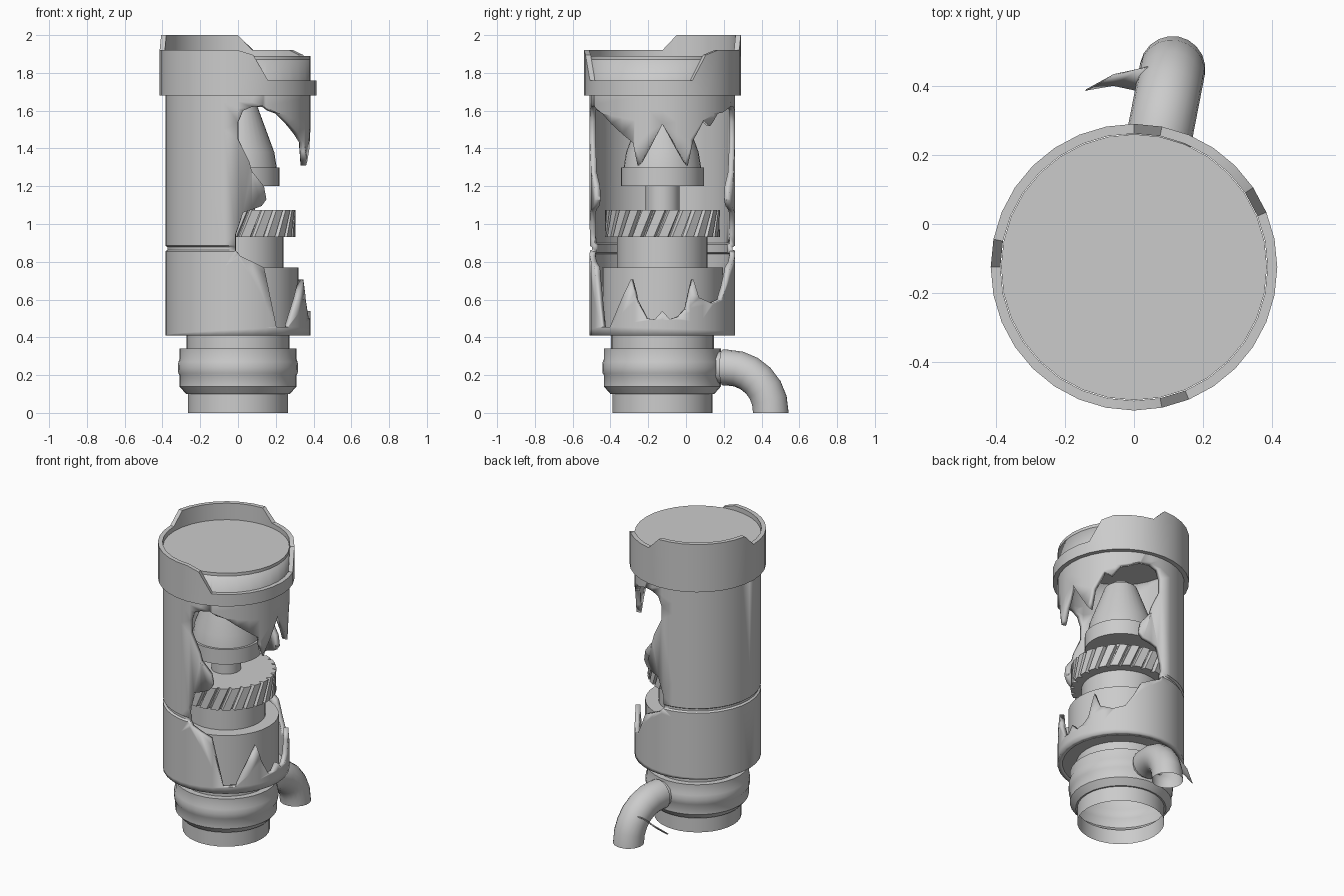
import bpy, bmesh
from math import sin, cos, radians, pi, tau, degrees
from mathutils import Vector

if "Cube" in bpy.data.objects:
    bpy.data.objects.remove(bpy.data.objects["Cube"])

N = 32          # sides of every turned part
CY = -0.125     # the main axis stands at x = 0, y = CY


def finish(bm, name, smooth=32):
    me = bpy.data.meshes.new(name)
    bm.to_mesh(me)
    bm.free()
    ob = bpy.data.objects.new(name, me)
    bpy.context.collection.objects.link(ob)
    bpy.ops.object.select_all(action='DESELECT')
    ob.select_set(True)
    bpy.context.view_layer.objects.active = ob
    bpy.ops.object.shade_smooth_by_angle(angle=radians(smooth))
    return ob


def polar(r, a, z):
    return Vector((r * cos(a), CY + r * sin(a), z))


def bridge(bm, rings, closed=False):
    pairs = list(zip(rings, rings[1:] + rings[:1])) if closed else list(zip(rings, rings[1:]))
    for a, b in pairs:
        n = len(a)
        for i in range(n):
            bm.faces.new((a[i], a[(i + 1) % n], b[(i + 1) % n], b[i]))


def lathe(name, profile, cap_low=False, cap_top=False):
    bm = bmesh.new()
    rings = [[bm.verts.new(polar(r, tau * i / N, z)) for i in range(N)] for r, z in profile]
    bridge(bm, rings)
    if cap_low:
        bm.faces.new(rings[0][::-1])
    if cap_top:
        bm.faces.new(rings[-1])
    bmesh.ops.recalc_face_normals(bm, faces=bm.faces)
    return finish(bm, name)


# Torn outer shell: unrolled sheet with a ragged hole (degrees, height), then wrapped round
side = [(-79, 1.62), (-86, 1.60), (-90, 1.54), (-90, 1.45), (-81, 1.33), (-79, 1.28),
        (-69, 1.20), (-67, 1.13), (-71, 1.095), (-86, 1.06), (-92, .945), (-92, .86),
        (-88, .83), (-69, .77)]
bottom = [(-58, .456), (-46, .456), (-26, .705), (-21, .60), (-13, .50), (-6, .495),
          (0, .54), (6, .495), (13, .51), (19, .55), (25.5, .705), (30.5, .61), (43, .58), (54, .60),
          (61, .67)]
top = [(69, 1.62), (56, 1.59), (50, 1.585), (41.5, 1.52), (35, 1.55), (25, 1.44), (20.5, 1.31),
       (18, 1.33), (0, 1.528), (-17, 1.33), (-20, 1.31), (-24, 1.43), (-56, 1.585), (-64, 1.60),
       (-70, 1.625)]
hole = side + bottom + [(-a, z) for a, z in reversed(side)] + top
Z0, Z1, R = .41, 1.87, .385
bm = bmesh.new()
for loop in ([(-180, Z0), (180, Z0), (180, Z1), (-180, Z1)], hole):
    vs = [bm.verts.new((radians(a), 0, z)) for a, z in loop]
    for i, v in enumerate(vs):
        bm.edges.new((v, vs[(i + 1) % len(vs)]))
bmesh.ops.triangle_fill(bm, use_beauty=True, use_dissolve=False, edges=bm.edges[:])


def cut(co, no):
    bmesh.ops.bisect_plane(bm, geom=bm.verts[:] + bm.edges[:] + bm.faces[:],
                           dist=1e-5, plane_co=co, plane_no=no)


for i in range(1, N):
    cut((-pi + tau * i / N, 0, 0), (1, 0, 0))
for z in (.855, .863, .877, .885):
    cut((0, 0, z), (0, 0, 1))
step = tau / N
for v in bm.verts:
    a, z = v.co.x, v.co.z
    r = R - .012 if .861 < z < .879 else R
    off = (a + pi) % step - step / 2            # keep points on the flat sides
    v.co = polar(r * cos(step / 2) / cos(off), a, z)
bmesh.ops.remove_doubles(bm, verts=bm.verts, dist=1e-5)
bm.normal_update()
for f in bm.faces:
    c = f.calc_center_median()
    if f.normal.dot(Vector((c.x, c.y - CY, 0))) < 0:
        f.normal_flip()
shell = finish(bm, "torn_shell")
mod = shell.modifiers.new("wall", 'SOLIDIFY')
mod.thickness = .03
mod.offset = -1

# Lid and broken rim round the top
lathe("lid", [(R, 1.87), (R, 1.89)], True, True)


def rim_height(a):
    if 85 < a < 175:
        return 2.0
    if -65 < a < 20 or abs(a + 67.5) < 1 or abs(a - 22.5) < 1:
        return 1.76
    if abs(a + 78.75) < 1 or abs(a - 33.75) < 1:
        return 1.895
    return 1.92


bm = bmesh.new()
rings = [[], [], [], []]
for i in range(N):
    a = tau * i / N
    deg = (degrees(a) + 179.9) % 360 - 179.9
    h = rim_height(deg)
    for ring, (r, z) in zip(rings, ((.387, 1.68), (.415, 1.68), (.415, h), (.387, h))):
        ring.append(bm.verts.new(polar(r, a, z)))
bridge(bm, rings, True)
bmesh.ops.recalc_face_normals(bm, faces=bm.faces)
finish(bm, "broken_rim")

# Open base tube with a bulging band, and the floor of the shell
lathe("base_tube", [(.265, 0), (.265, .10), (.275, .10), (.31, .14), (.31, .20), (.316, .21),
                    (.318, .24), (.316, .27), (.31, .285), (.31, .34), (.272, .34), (.272, .412)])
lathe("shell_floor", [(.26, .412), (.37, .412), (.37, .43), (.26, .43)])

# Inner works: cup, drum, shaft, nozzle
lathe("inner_cup", [(.32, .42), (.32, .77), (.24, .77), (.24, .93)], True, True)
lathe("shaft", [(.09, 1.07), (.09, 1.21)], True, True)
lathe("nozzle", [(.22, 1.20), (.22, 1.30), (.205, 1.30), (.192, 1.38), (.10, 1.63),
                 (.062, 1.63), (.062, 1.66)], True, True)

# Slanted-tooth gear
bm = bmesh.new()
TEETH = 26
rings = []
for z, twist in ((.93, -.1), (1.075, .1)):
    ring = []
    for t in range(TEETH):
        for f, r in ((0, .282), (.12, .305), (.78, .305), (.9, .282)):
            ring.append(bm.verts.new(polar(r, tau * (t + f) / TEETH + twist, z)))
    rings.append(ring)
bridge(bm, rings)
bm.faces.new(rings[0][::-1])
bm.faces.new(rings[1])
bmesh.ops.recalc_face_normals(bm, faces=bm.faces)
finish(bm, "slanted_gear", 15)

# Elbow pipe, swept in the vertical plane that leans 11 degrees from the back
PA = radians(79)


def sweep(name, path, radius, sides=20):
    bm = bmesh.new()
    rings = []
    across = Vector((-sin(PA), cos(PA), 0))
    for d, z, tilt in path:
        t = radians(tilt)
        up = polar(1, PA, 0) - polar(0, PA, 0)
        up = up * sin(t) + Vector((0, 0, cos(t)))
        c = polar(d, PA, z)
        rings.append([bm.verts.new(c + (across * cos(tau * k / sides) + up * sin(tau * k / sides)) * radius)
                      for k in range(sides)])
    bridge(bm, rings)
    bmesh.ops.recalc_face_normals(bm, faces=bm.faces)
    return finish(bm, name, 40)


sweep("pipe_neck", [(.25, .24, 0), (.345, .24, 0)], .085)
BEND = .235
path = [(.325, .24, 0)] + [(.35 + BEND * sin(radians(t)), .005 + BEND * cos(radians(t)), t)
                           for t in range(0, 91, 15)]
path[-1] = (.35 + BEND, 0, 90)
sweep("elbow_pipe", path, .095)

# Thin curved sliver peeling off the pipe
bm = bmesh.new()
upper = [(.07, .46, .20), (.01, .445, .19), (-.06, .43, .155), (-.14, .385, .10)]
lower = [(.06, .39, .14), (.01, .385, .145), (-.06, .40, .125), (-.135, .387, .098)]
a = [bm.verts.new(p) for p in upper]
b = [bm.verts.new(p) for p in lower]
for i in range(3):
    bm.faces.new((a[i], a[i + 1], b[i + 1], b[i]))
sliver = finish(bm, "peeled_sliver")
mod = sliver.modifiers.new("wall", 'SOLIDIFY')
mod.thickness = .006
